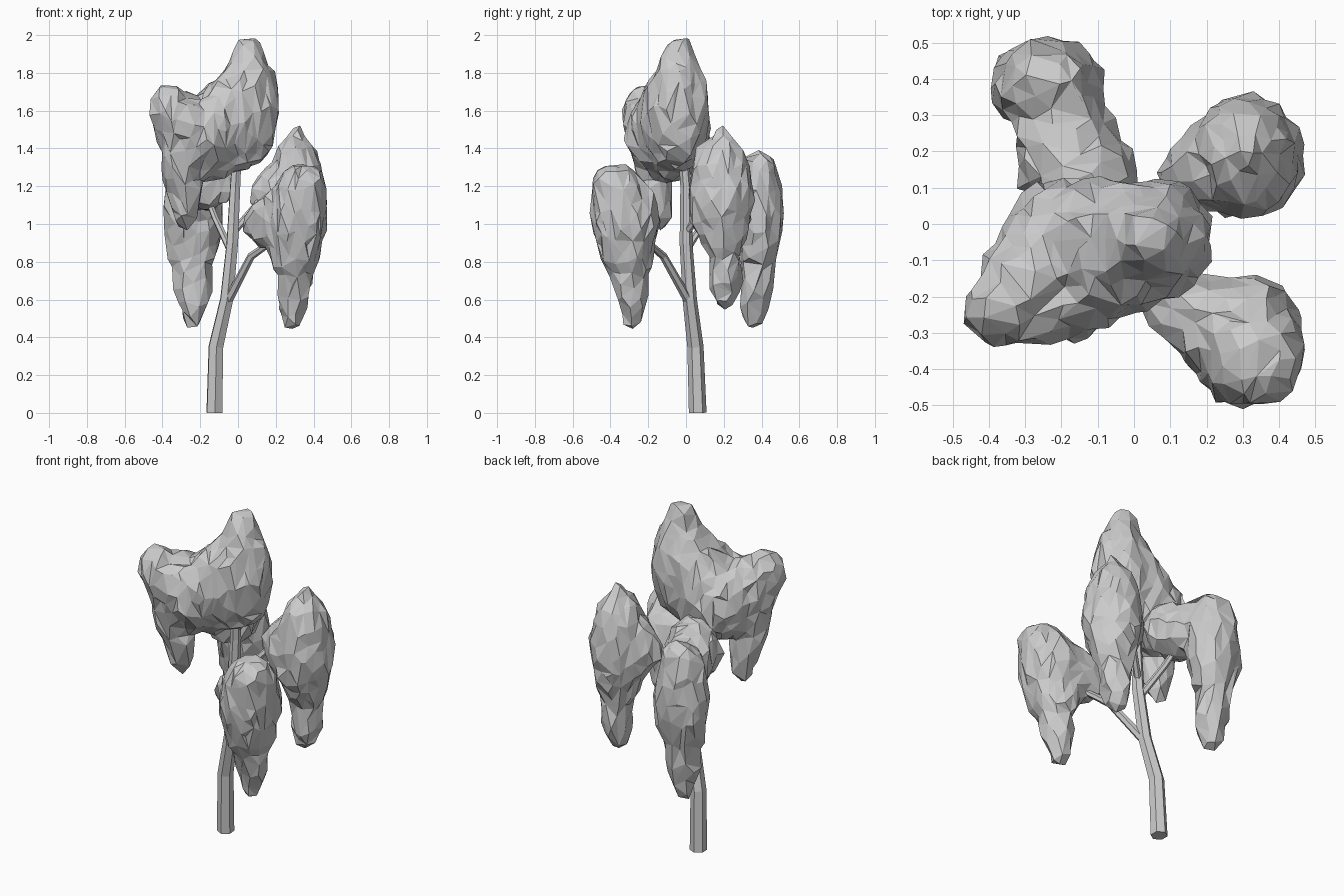
import bpy, bmesh
from mathutils import Vector, noise

cube = bpy.data.objects.get("Cube")
if cube:
    bpy.data.objects.remove(cube)

grey = bpy.data.materials.new("plain grey")
grey.use_nodes = True
grey.diffuse_color = (0.6, 0.6, 0.6, 1)
grey.node_tree.nodes["Principled BSDF"].inputs["Base Color"].default_value = (0.6, 0.6, 0.6, 1)

# Unit sphere points shared by every foliage hull
ball = bmesh.new()
bmesh.ops.create_icosphere(ball, subdivisions=2, radius=1)
BALL = [v.co.copy() for v in ball.verts]
ball.free()


def activate(obj):
    bpy.ops.object.select_all(action="DESELECT")
    obj.select_set(True)
    bpy.context.view_layer.objects.active = obj


def link(name, data):
    obj = bpy.data.objects.new(name, data)
    data.materials.append(grey)
    bpy.context.collection.objects.link(obj)
    return obj


def foliage(name, chains, faces, shift):
    """Hull neighbouring ellipsoids, fuse them, roughen and facet the result."""
    bm = bmesh.new()
    for chain in chains:
        for pair in zip(chain, chain[1:]):
            verts = [bm.verts.new((x + p.x * rx, y + p.y * ry, z + p.z * rz))
                     for x, y, z, rx, ry, rz in pair for p in BALL]
            bmesh.ops.convex_hull(bm, input=verts)
    loose = [v for v in bm.verts if not v.link_faces]
    bmesh.ops.delete(bm, geom=loose, context="VERTS")
    bmesh.ops.recalc_face_normals(bm, faces=bm.faces)
    mesh = bpy.data.meshes.new(name)
    bm.to_mesh(mesh)
    bm.free()
    obj = link(name, mesh)
    activate(obj)

    remesh = obj.modifiers.new("fuse", "REMESH")
    remesh.mode = "VOXEL"
    remesh.voxel_size = 0.02
    bpy.ops.object.modifier_apply(modifier="fuse")

    # Leafy bumps, stretched along the height
    mesh = obj.data
    moves = []
    for v in mesh.vertices:
        p = v.co
        q = Vector((p.x * 13 + shift, p.y * 13, p.z * 6))
        amount = noise.noise(q) * 0.016 + noise.noise(q * 2.5) * 0.014
        moves.append(p + v.normal * amount)
    for v, co in zip(mesh.vertices, moves):
        v.co = co

    facet = obj.modifiers.new("facet", "DECIMATE")
    facet.ratio = faces / (2 * len(mesh.polygons))
    bpy.ops.object.modifier_apply(modifier="facet")
    activate(obj)
    bpy.ops.object.shade_flat()


def limb(name, points):
    """Tapered tube through (x, y, z, radius) points."""
    curve = bpy.data.curves.new(name, "CURVE")
    curve.dimensions = "3D"
    curve.bevel_depth = 1
    curve.bevel_resolution = 1
    curve.use_fill_caps = True
    spline = curve.splines.new("POLY")
    spline.points.add(len(points) - 1)
    for p, (x, y, z, r) in zip(spline.points, points):
        p.co = (x, y, z, 1)
        p.radius = r
    spline.use_smooth = False
    activate(link(name, curve))
    bpy.ops.object.convert(target="MESH")


# Trunk and branches
limb("trunk", [(-0.125, 0.062, 0, 0.047), (-0.117, 0.05, 0.35, 0.043), (-0.06, 0.02, 0.6, 0.038),
               (-0.03, 0, 0.9, 0.034), (-0.015, 0, 1.2, 0.03), (0, -0.02, 1.45, 0.025)])
limb("front_branch", [(-0.05, 0.01, 0.6, 0.025), (0.07, -0.12, 0.83, 0.021), (0.17, -0.2, 0.9, 0.017)])
limb("back_right_branch", [(-0.04, 0, 0.86, 0.02), (-0.12, 0.11, 1.03, 0.018), (-0.17, 0.18, 1.16, 0.016)])
limb("back_left_branch", [(-0.03, 0, 0.95, 0.02), (0.08, 0.09, 1.08, 0.018), (0.18, 0.15, 1.2, 0.016)])

# Crown with its drooping side lobe
main = (0.065, -0.04, 1.61, 0.155, 0.165, 0.32)
middle = (-0.19, -0.07, 1.44, 0.19, 0.2, 0.22)
side = (-0.37, -0.23, 1.61, 0.1, 0.1, 0.13)
fold = (-0.19, -0.22, 1.47, 0.1, 0.11, 0.16)
droop = (-0.31, -0.19, 1.35, 0.1, 0.09, 0.12)
foliage("crown_foliage", [
    [(0.055, -0.03, 1.93, 0.07, 0.065, 0.06), main, middle, side, droop],
    [side, fold, main],
    [middle, droop, (-0.29, -0.15, 1.18, 0.1, 0.08, 0.08), (-0.28, -0.14, 1.05, 0.06, 0.055, 0.07)]], 560, 3)

# Three hanging clumps, each with a waist, a tail and an arm towards the trunk
front = (0.31, -0.325, 1.03, 0.165, 0.185, 0.23)
foliage("front_left_foliage", [
    [(0.335, -0.37, 1.22, 0.13, 0.13, 0.1), front, (0.3, -0.31, 0.82, 0.13, 0.14, 0.12)],
    [(0.3, -0.31, 0.8, 0.1, 0.1, 0.1), (0.295, -0.29, 0.64, 0.09, 0.09, 0.08),
     (0.29, -0.28, 0.5, 0.05, 0.05, 0.06)],
    [front, (0.11, -0.22, 1.0, 0.08, 0.08, 0.12)]], 360, 11)

back = (0.31, 0.185, 1.12, 0.165, 0.175, 0.27)
foliage("back_left_foliage", [
    [(0.31, 0.19, 1.49, 0.02, 0.03, 0.02), (0.31, 0.19, 1.33, 0.12, 0.15, 0.13), back,
     (0.31, 0.2, 0.9, 0.12, 0.11, 0.1)],
    [(0.31, 0.21, 0.82, 0.09, 0.09, 0.1), (0.31, 0.21, 0.7, 0.085, 0.09, 0.08),
     (0.3, 0.21, 0.6, 0.06, 0.06, 0.05)],
    [back, (0.14, 0.14, 1.16, 0.07, 0.07, 0.11)]], 340, 23)

far = (-0.24, 0.38, 1.06, 0.165, 0.14, 0.27)
foliage("back_right_foliage", [
    [(-0.24, 0.385, 1.28, 0.12, 0.1, 0.11), far, (-0.235, 0.38, 0.86, 0.13, 0.105, 0.12)],
    [(-0.24, 0.37, 0.8, 0.1, 0.09, 0.1), (-0.24, 0.37, 0.65, 0.1, 0.09, 0.08),
     (-0.235, 0.355, 0.51, 0.055, 0.055, 0.06)],
    [(-0.22, 0.34, 1.2, 0.13, 0.1, 0.15), (-0.15, 0.12, 1.25, 0.17, 0.08, 0.17)]], 360, 37)
